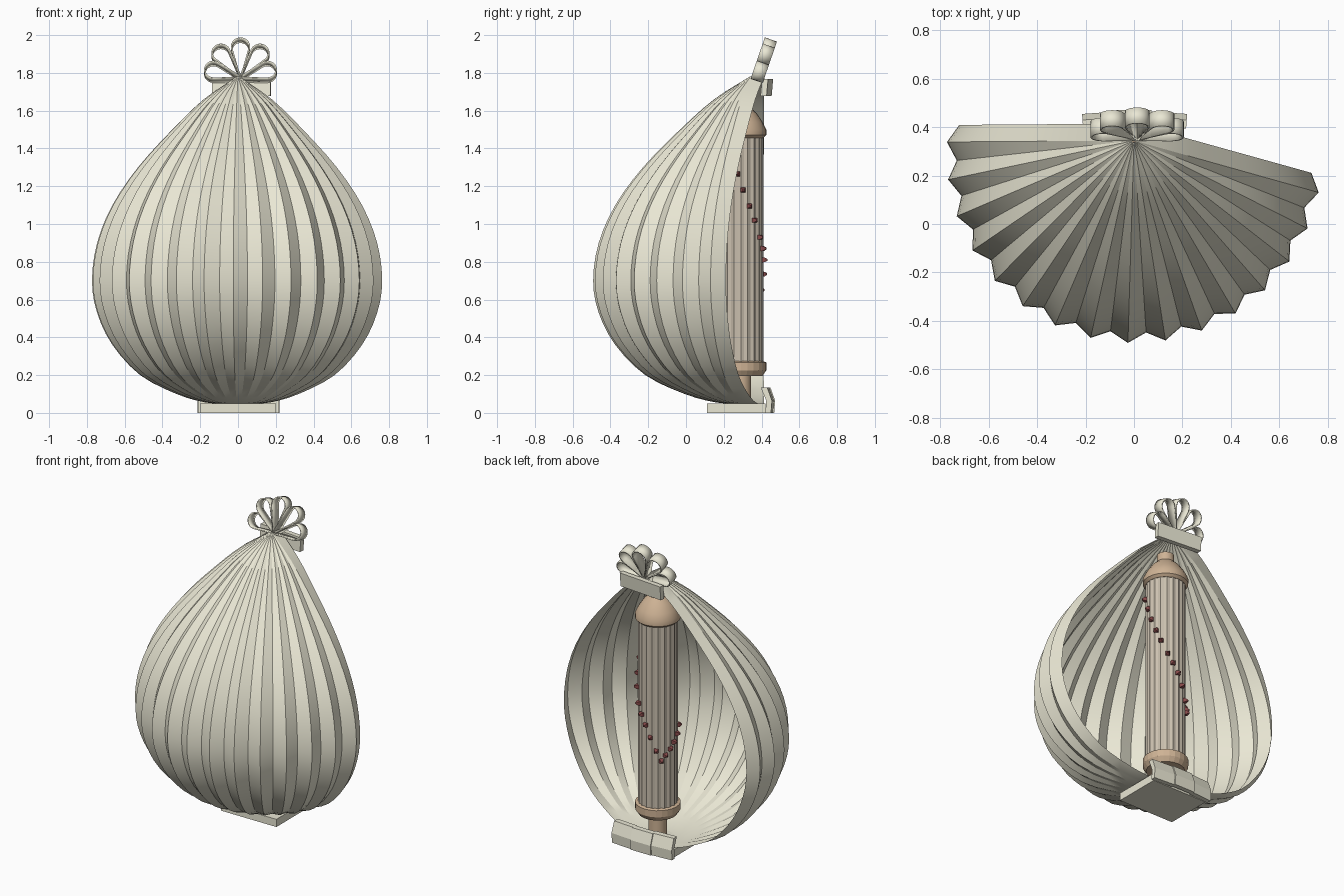
import bpy, bmesh
from math import sin, cos, pi, radians
from mathutils import Vector, Matrix

if "Cube" in bpy.data.objects:
    bpy.data.objects.remove(bpy.data.objects["Cube"])


def mat(name, rgb):
    m = bpy.data.materials.new(name)
    m.diffuse_color = (*rgb, 1)
    m.use_nodes = True
    m.node_tree.nodes["Principled BSDF"].inputs["Base Color"].default_value = m.diffuse_color
    return m


CREAM = mat("cream", (0.82, 0.80, 0.66))
TAN = mat("tan", (0.62, 0.45, 0.30))
PALE = mat("pale_wood", (0.60, 0.53, 0.43))
RED = mat("dark_red", (0.25, 0.07, 0.07))


def make(name, verts, faces, material, smooth=None):
    me = bpy.data.meshes.new(name)
    me.from_pydata([tuple(v) for v in verts], [], faces)
    bm = bmesh.new()
    bm.from_mesh(me)
    bmesh.ops.recalc_face_normals(bm, faces=bm.faces)
    bm.to_mesh(me)
    bm.free()
    ob = bpy.data.objects.new(name, me)
    bpy.context.collection.objects.link(ob)
    me.materials.append(material)
    if smooth:
        bpy.ops.object.select_all(action='DESELECT')
        ob.select_set(True)
        bpy.context.view_layer.objects.active = ob
        bpy.ops.object.shade_smooth_by_angle(angle=radians(smooth))
    return ob


def grid_faces(rows, cols, wrap=False):
    n = cols if wrap else cols - 1
    return [(r * cols + c, r * cols + (c + 1) % cols, (r + 1) * cols + (c + 1) % cols, (r + 1) * cols + c)
            for r in range(rows - 1) for c in range(n)]


def lathe(name, profile, centre, sides, material, smooth=None, flute=0.0):
    verts = [(centre[0] + (r - flute * (i % 2)) * cos(2 * pi * i / sides),
              centre[1] + (r - flute * (i % 2)) * sin(2 * pi * i / sides), z)
             for r, z in profile for i in range(sides)]
    faces = grid_faces(len(profile), sides, True)
    faces += [tuple(range(sides)), tuple(range(len(verts) - sides, len(verts)))]
    return make(name, verts, faces, material, smooth)


def prism(name, yz, half_width, matrix, material):
    n = len(yz)
    verts = [matrix @ Vector((x, y, z)) for x in (-half_width, half_width) for y, z in yz]
    faces = grid_faces(2, n, True) + [tuple(range(n)), tuple(range(n, 2 * n))]
    return make(name, verts, faces, material)


def smooth_profile(pts, steps):
    # Catmull-Rom curve through the points
    p = [Vector(q) for q in pts]
    p = [2 * p[0] - p[1]] + p + [2 * p[-1] - p[-2]]
    out = []
    for i in range(1, len(p) - 2):
        a, b, c, d = p[i - 1:i + 3]
        for s in range(steps):
            t = s / steps
            out.append(0.5 * (2 * b + (c - a) * t + (2 * a - 5 * b + 4 * c - d) * t * t
                              + (3 * b - a - 3 * c + d) * t ** 3))
    return out + [p[-2]]


# Pleated half shell: peaks and valleys fan out from a vertical axis
shell_profile = smooth_profile([(0.03, 0.045), (0.22, 0.055), (0.42, 0.10), (0.67, 0.20), (0.86, 0.36),
                                (0.965, 0.53), (1, 0.70), (0.965, 0.90), (0.86, 1.10), (0.685, 1.30),
                                (0.45, 1.50), (0.235, 1.66), (0.01, 1.78)], 3)
ribs = []
for k in range(33):
    a = radians(170.25 + 5.75 * k)
    r = 0.777 if k % 2 else 0.735
    tip = Vector((0.002 + r * cos(a), 0.285 + r * sin(a)))
    hub = Vector((0, 0.415 if k in (0, 32) else 0.345))
    ribs.append((hub, tip))
verts = []
for f, z in shell_profile:
    for hub, tip in ribs:
        p = hub.lerp(tip, f)
        verts.append((p.x, p.y, z))
make("pleated_shell", verts, grid_faces(len(shell_profile), 33), CREAM, 20)

# Base block and folded strip behind it
prism("base_block", [(0.11, 0), (0.42, 0), (0.42, 0.05), (0.11, 0.05)], 0.2, Matrix(), CREAM)
fold = [(-0.035, 0.135), (0.0, 0.135), (0.025, 0.065), (0.02, 0.0), (-0.01, 0.0), (-0.005, 0.065)]
for i, (x, y, yaw) in enumerate([(-0.14, 0.435, 4), (0.0, 0.447, 0), (0.145, 0.435, -4)]):
    prism("base_fold_%d" % (i + 1), fold, 0.073,
          Matrix.Translation((x, y, 0)) @ Matrix.Rotation(radians(yaw), 4, 'Z'), CREAM)

# Bar tying the top of the shell
bar = [(-0.02, -0.045), (0.012, -0.045), (0.02, 0.045), (-0.012, 0.045)]
prism("top_bar", bar, 0.155,
      Matrix.Translation((0.018, 0.428, 1.722)) @ Matrix.Rotation(radians(-5), 4, 'Z'), CREAM)

# Bow: five ribbon loops tilted backwards
place = Matrix.Translation((0.013, 0.345, 1.778)) @ Matrix.Rotation(radians(-19), 4, 'X')
for i, ang in enumerate((-74, -37, 0, 37, 74)):
    size = 0.218 if abs(ang) < 50 else 0.195
    rad = 0.047
    dist = size - rad
    outline = [(0.003, 0)]
    for s in range(13):
        t = radians(-15 + 210 * s / 12)
        outline.append((rad * cos(t), dist + rad * sin(t)))
    outline.append((-0.003, 0))
    turn = place @ Matrix.Rotation(radians(ang), 4, 'Y')
    verts = [turn @ Vector((x, y, z)) for y in (0.0, 0.068) for x, z in outline]
    loop = make("bow_loop_%d" % (i + 1), verts, grid_faces(2, len(outline)), CREAM, 40)
    mod = loop.modifiers.new("thickness", 'SOLIDIFY')
    mod.thickness = 0.008
    mod.offset = 0

# Inner column with foot and roof
C = (0.0, 0.29)
lathe("column_stem", [(0.055, 0.045), (0.055, 0.2)], C, 16, TAN, 30)
lathe("column_foot", [(0.115, 0.195), (0.135, 0.225), (0.135, 0.268), (0.112, 0.275)], C, 24, TAN)
lathe("fluted_column", [(0.119, 0.27), (0.119, 1.475)], C, 40, PALE, None, 0.006)
lathe("column_roof", [(0.118, 1.455), (0.135, 1.47), (0.135, 1.50), (0.115, 1.54), (0.085, 1.585),
                      (0.052, 1.615), (0.05, 1.665)], C, 24, TAN, 30)

# Garland of small studs around the column: (angle, height)
studs = [(-27, 1.35), (-8, 1.265), (6, 1.18), (22, 1.095), (37, 1.02), (56, 0.93), (72, 0.87), (88, 0.81),
         (103, 0.735), (120, 0.65), (135, 0.585), (147, 0.62), (163, 0.655), (177, 0.69), (195, 0.73), (220, 0.765)]
verts, faces = [], []
for deg, z in studs:
    m = Matrix.Translation((C[0], C[1], z)) @ Matrix.Rotation(radians(deg), 4, 'Z')
    b = len(verts)
    for x, h in ((0.112, 0.013), (0.128, 0.012), (0.142, 0.004)):
        verts += [m @ Vector((x, sy * h, sz * h)) for sy, sz in ((-1, -1), (1, -1), (1, 1), (-1, 1))]
    faces += [tuple(b + v for v in q) for q in grid_faces(3, 4, True) + [(0, 1, 2, 3), (8, 9, 10, 11)]]
make("stud_garland", verts, faces, RED)
